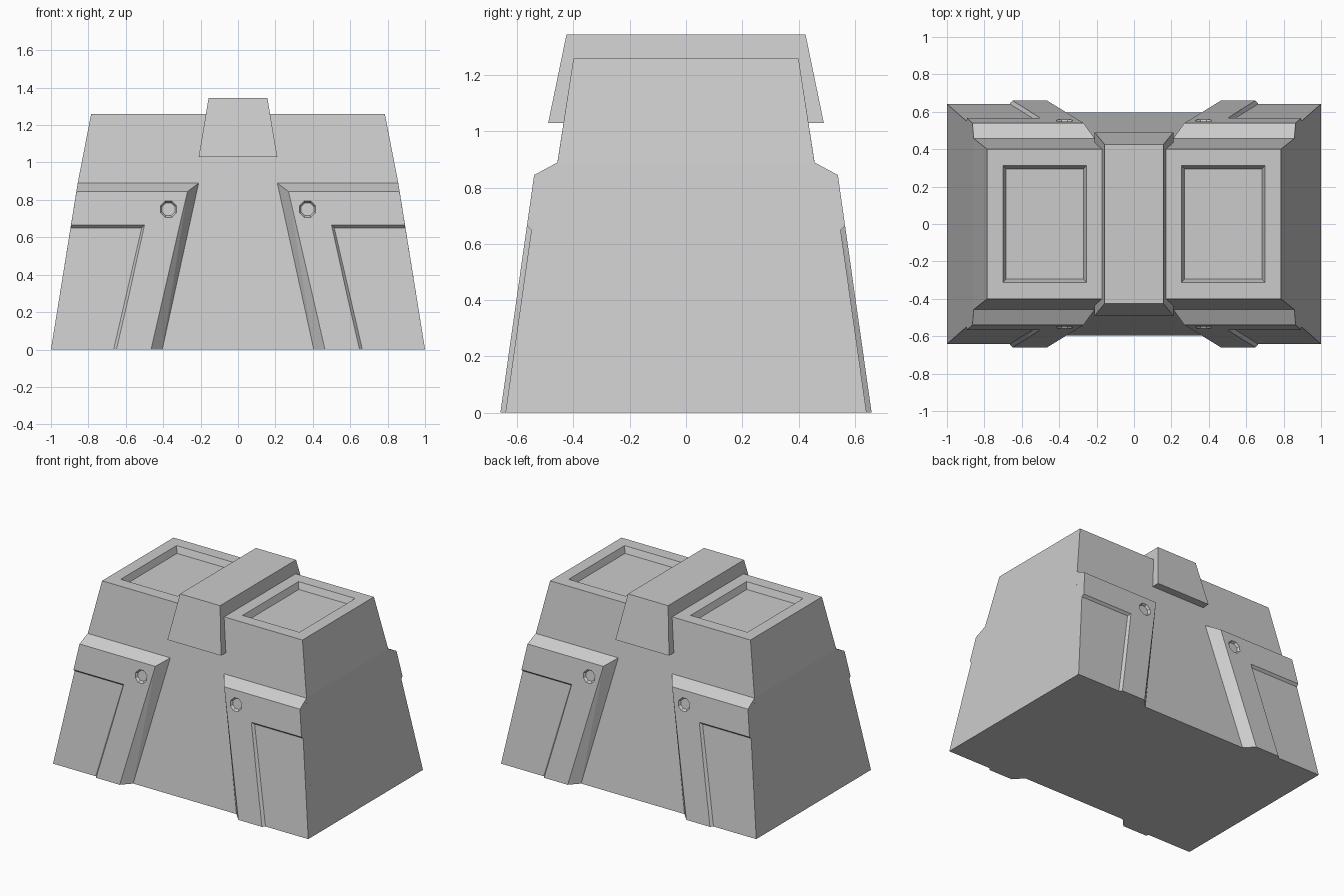
import bpy, bmesh, math

if "Cube" in bpy.data.objects:
    bpy.data.objects.remove(bpy.data.objects["Cube"])


def hull(name, points):
    """Convex solid around the points, with coplanar triangles merged."""
    bm = bmesh.new()
    for p in points:
        bm.verts.new(p)
    bmesh.ops.convex_hull(bm, input=bm.verts[:])
    bmesh.ops.dissolve_limit(bm, angle_limit=math.radians(0.5),
                             verts=bm.verts[:], edges=bm.edges[:])
    bmesh.ops.recalc_face_normals(bm, faces=bm.faces[:])
    mesh = bpy.data.meshes.new(name)
    bm.to_mesh(mesh)
    bm.free()
    obj = bpy.data.objects.new(name, mesh)
    bpy.context.collection.objects.link(obj)
    return obj


def rect(x0, x1, y0, y1, z):
    return [(x, y, z) for x in (x0, x1) for y in (y0, y1)]


def cut(obj, cutter):
    cutter.hide_render = True
    mod = obj.modifiers.new("cut", 'BOOLEAN')
    mod.operation = 'DIFFERENCE'
    mod.solver = 'EXACT'
    mod.object = cutter
    bpy.context.view_layer.objects.active = obj
    bpy.ops.object.modifier_apply(modifier=mod.name)
    bpy.data.objects.remove(cutter, do_unlink=True)


def face_y(z):
    """Slope of the raised panels' outer face."""
    return 0.66 - 0.142 * z


# Tapered body, slightly bent at the panel tops
body = hull("body", rect(-1, 1, -0.595, 0.595, 0)
            + rect(-0.857, 0.857, -0.457, 0.457, 0.89)
            + rect(-0.785, 0.785, -0.40, 0.40, 1.26))

# Sunken trays in the top
for s in (-1, 1):
    cut(body, hull("tray_cutter",
                   rect(s * 0.27, s * 0.685, -0.295, 0.295, 1.215)
                   + rect(s * 0.24, s * 0.715, -0.33, 0.33, 1.305)))

# Saddle block across the middle of the top
hull("top_block", rect(-0.21, 0.21, -0.49, 0.49, 1.03)
     + rect(-0.157, 0.157, -0.425, 0.425, 1.345))

# Raised corner panels, each with a recess and an eight-sided hole
outline = [(0.465, 0.66, 0), (1, 0.66, 0),
           (0.27, 0.54, 0.845), (0.864, 0.54, 0.845)]
base = [(0.405, 0.595, 0), (1, 0.595, 0),
        (0.21, 0.457, 0.89), (0.857, 0.457, 0.89)]
inside = [(x, y - 0.03, z) for x, y, z in base]
floor = [(0.688, -0.1), (0.515, 0.65), (1.2, 0.65), (1.2, -0.1)]
mouth = [(0.658, -0.1), (0.485, 0.68), (1.2, 0.68), (1.2, -0.1)]
recess = [(x, face_y(z) + d, z)
          for poly, d in ((floor, -0.018), (mouth, 0.018)) for x, z in poly]
hole = []
for r, d in ((0.037, -0.016), (0.057, 0.016)):
    for i in range(8):
        a = math.pi / 8 + i * math.pi / 4
        z = 0.75 + r * math.sin(a)
        hole.append((0.372 + r * math.cos(a), face_y(z) + d, z))

for sy, end in ((-1, "front"), (1, "back")):
    for sx, side in ((-1, "left"), (1, "right")):
        def flip(pts):
            return [(sx * x, sy * y, z) for x, y, z in pts]
        panel = hull(f"{end}_{side}_panel", flip(outline + base + inside))
        cut(panel, hull("recess_cutter", flip(recess)))
        cut(panel, hull("hole_cutter", flip(hole)))
